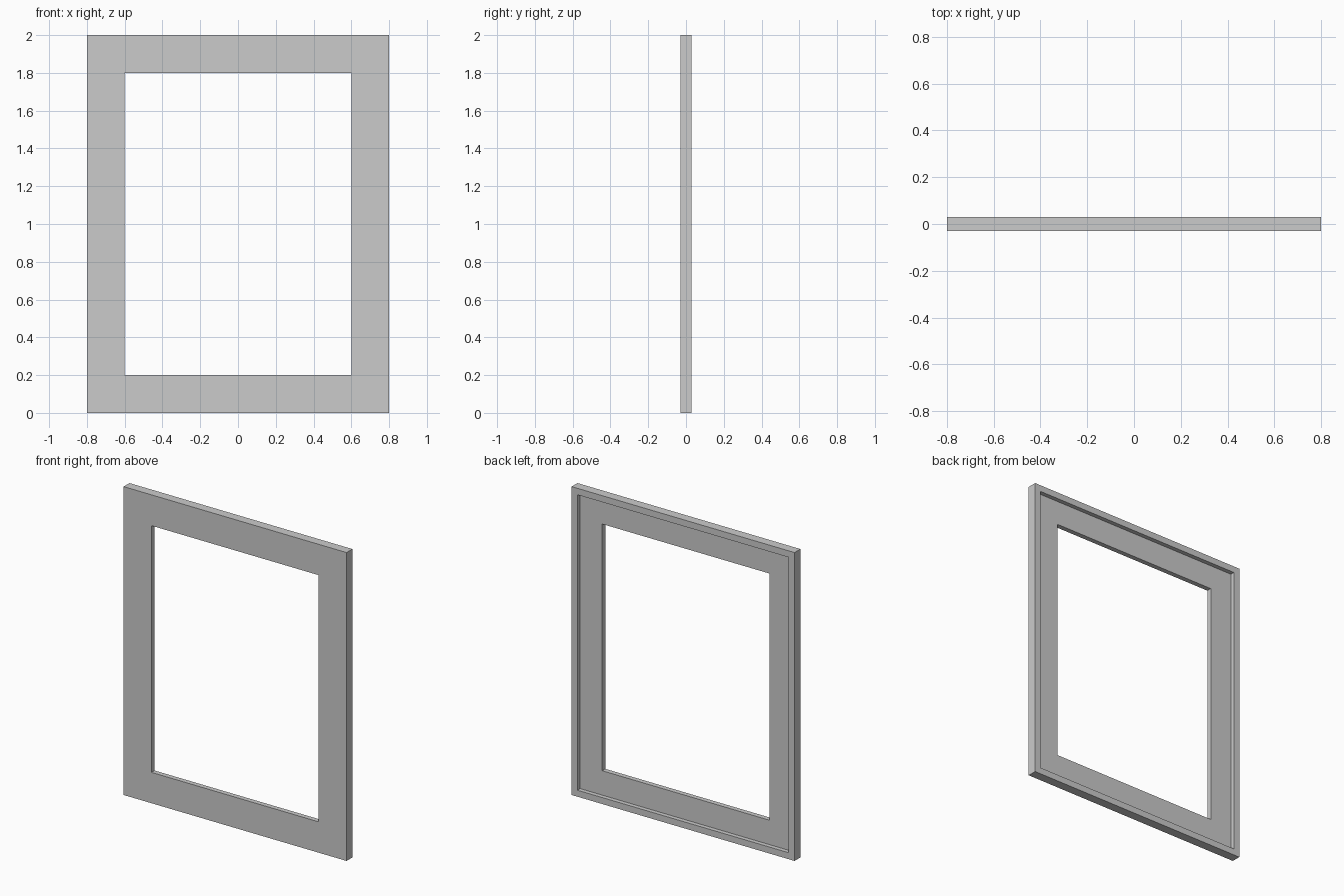
import bpy, bmesh

if "Cube" in bpy.data.objects:
    bpy.data.objects.remove(bpy.data.objects["Cube"])

W, H = 0.8, 2.0      # outer half width, height
RAIL = 0.2           # visible rail width
LIP = 0.042          # width of raised rim at the back
Y0, YM, Y1 = -0.03, 0.002, 0.03   # front face, rabbet floor, back face

# Rail cross-section: (inset from outer edge, y)
profile = [(0, Y0), (0, Y1), (LIP, Y1), (LIP, YM), (RAIL, YM), (RAIL, Y0)]

# Sweep the section around the rectangle with mitred corners
bm = bmesh.new()
rings = []
for inset, y in profile:
    w, lo, hi = W - inset, inset, H - inset
    rings.append([bm.verts.new((x, y, z))
                  for x, z in ((-w, lo), (w, lo), (w, hi), (-w, hi))])
n = len(rings)
for i in range(n):
    a, b = rings[i], rings[(i + 1) % n]
    for k in range(4):
        m = (k + 1) % 4
        bm.faces.new((a[k], a[m], b[m], b[k]))
bmesh.ops.recalc_face_normals(bm, faces=bm.faces)

mesh = bpy.data.meshes.new("picture_frame")
bm.to_mesh(mesh)
bm.free()
frame = bpy.data.objects.new("picture_frame", mesh)
bpy.context.collection.objects.link(frame)
